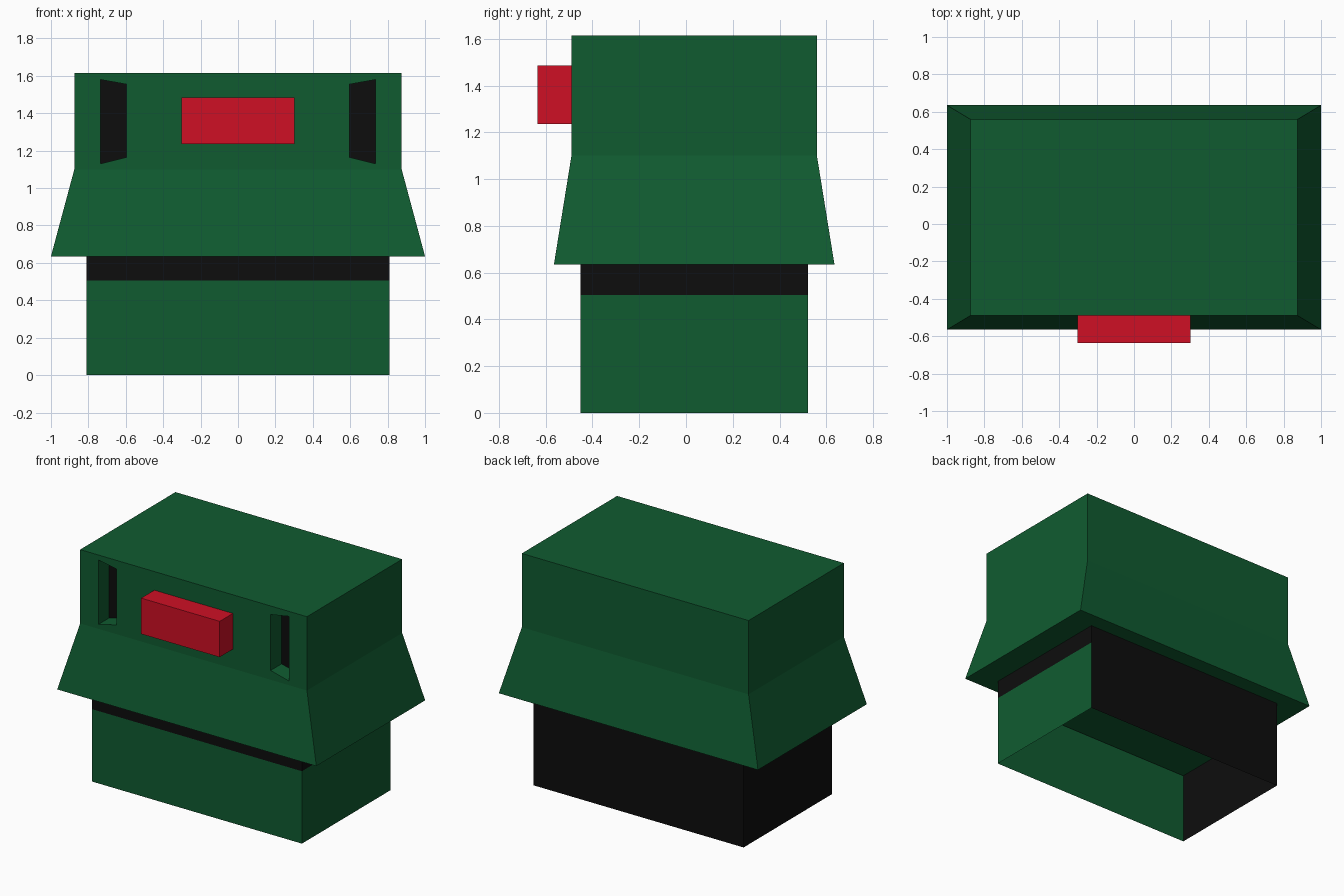
import bpy
import bmesh

cube = bpy.data.objects.get("Cube")
if cube:
    bpy.data.objects.remove(cube, do_unlink=True)


def material(name, rgb):
    m = bpy.data.materials.new(name)
    m.use_nodes = True
    m.diffuse_color = (*rgb, 1)
    m.node_tree.nodes["Principled BSDF"].inputs["Base Color"].default_value = (*rgb, 1)
    return m


GREEN = material("dark green", (0.005, 0.105, 0.03))
BLACK = material("black", (0.004, 0.004, 0.004))
RED = material("red", (0.62, 0.005, 0.018))
MID_Y = 0.035  # depth centre of the housing


def rect(hx, hy, z, cy=MID_Y):
    return [(-hx, cy - hy, z), (hx, cy - hy, z), (hx, cy + hy, z), (-hx, cy + hy, z)]


def loft(name, rings, mats, cap_start=True, cap_end=True):
    """Join matching rings of points into a solid or an open tube."""
    bm = bmesh.new()
    loops = [[bm.verts.new(p) for p in ring] for ring in rings]
    for a, b in zip(loops, loops[1:]):
        for i in range(len(a)):
            j = (i + 1) % len(a)
            bm.faces.new((a[i], a[j], b[j], b[i]))
    if cap_start:
        bm.faces.new(loops[0][::-1])
    if cap_end:
        bm.faces.new(loops[-1])
    bmesh.ops.recalc_face_normals(bm, faces=bm.faces)
    me = bpy.data.meshes.new(name)
    bm.to_mesh(me)
    bm.free()
    for m in mats:
        me.materials.append(m)
    ob = bpy.data.objects.new(name, me)
    bpy.context.collection.objects.link(ob)
    return ob


# Upper housing with a flared skirt
housing = loft("upper_housing", [rect(1.0, 0.6, 0.635), rect(0.875, 0.525, 1.10),
                                 rect(0.875, 0.525, 1.615)], [GREEN, BLACK])

# Mirrored tapered slots cut into the front
for side in (-1, 1):
    outline = [(0.595, 1.165), (0.735, 1.13), (0.735, 1.58), (0.595, 1.555)]
    rings = [[(side * x, y, z) for x, z in outline] for y in (-0.6, -0.37)]
    cutter = loft("slot_cutter", rings, [GREEN])
    cutter.hide_render = True
    mod = housing.modifiers.new("slot", "BOOLEAN")
    mod.operation = "DIFFERENCE"
    mod.solver = "EXACT"
    mod.object = cutter
    bpy.context.view_layer.objects.active = housing
    bpy.ops.object.modifier_apply(modifier=mod.name)
    bpy.data.objects.remove(cutter, do_unlink=True)

# Slot backs are black
for f in housing.data.polygons:
    f.material_index = int(f.normal.y < -0.9 and f.center.y > -0.42)

# Base walls, open underneath: green front and one end, black elsewhere
base = loft("base_walls", [rect(0.81, 0.487, z) for z in (0, 0.505, 0.635)],
            [GREEN, BLACK], cap_start=False, cap_end=False)
for f in base.data.polygons:
    low = f.center.z < 0.5
    green_side = f.center.y < -0.4 or f.center.x > 0.7
    f.material_index = 0 if low and green_side else 1

# Ceiling inside the base
loft("base_ceiling", [rect(0.808, 0.485, 0.505), rect(0.808, 0.485, 0.51)], [GREEN])

# Red block on the front
loft("front_block", [rect(0.303, 0.0725, z, -0.5625) for z in (1.235, 1.485)], [RED])
